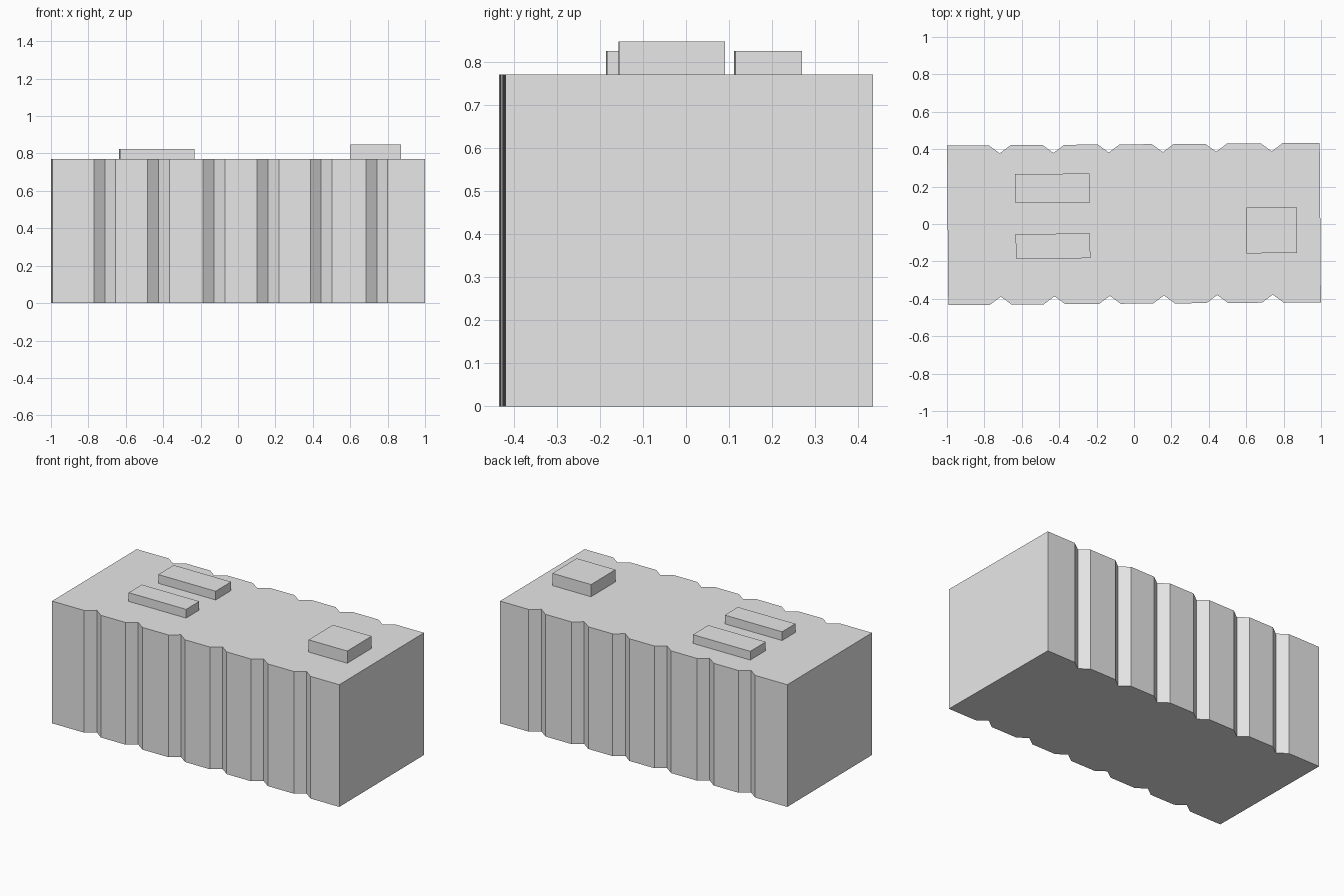
import bpy
import bmesh
from mathutils import Matrix

cube = bpy.data.objects.get("Cube")
if cube:
    bpy.data.objects.remove(cube)

HALF_LENGTH, HALF_WIDTH, HEIGHT = 0.996, 0.426, 0.77
GROOVE_HALF, GROOVE_DEPTH = 0.058, 0.043
GROOVES = (-0.715, -0.428, -0.132, 0.157, 0.442, 0.739)
TURN = Matrix.Rotation(0.0075, 4, "Z")  # whole building sits slightly turned

grey = bpy.data.materials.new("light grey")
grey.use_nodes = True
grey.diffuse_color = (0.8, 0.8, 0.8, 1)
grey.node_tree.nodes["Principled BSDF"].inputs["Base Color"].default_value = (0.8, 0.8, 0.8, 1)


def prism(name, outline, bottom, top):
    """Extrude a flat outline upwards into a closed solid."""
    bm = bmesh.new()
    base = bm.faces.new([bm.verts.new((x, y, bottom)) for x, y in outline])
    extruded = bmesh.ops.extrude_face_region(bm, geom=[base], use_keep_orig=True)
    verts = [v for v in extruded["geom"] if isinstance(v, bmesh.types.BMVert)]
    bmesh.ops.translate(bm, verts=verts, vec=(0, 0, top - bottom))
    bmesh.ops.recalc_face_normals(bm, faces=bm.faces)
    mesh = bpy.data.meshes.new(name)
    bm.to_mesh(mesh)
    bm.free()
    mesh.transform(TURN)
    mesh.materials.append(grey)
    obj = bpy.data.objects.new(name, mesh)
    bpy.context.collection.objects.link(obj)
    return obj


def box(name, x, y, length, width, bottom, top):
    a, b = length / 2, width / 2
    corners = [(x - a, y - b), (x + a, y - b), (x + a, y + b), (x - a, y + b)]
    return prism(name, corners, bottom, top)


# Main block with V-shaped grooves along both long walls
front = [(-HALF_LENGTH, -HALF_WIDTH)]
for g in GROOVES:
    front += [(g - GROOVE_HALF, -HALF_WIDTH),
              (g, -HALF_WIDTH + GROOVE_DEPTH),
              (g + GROOVE_HALF, -HALF_WIDTH)]
front.append((HALF_LENGTH, -HALF_WIDTH))
back = [(x, -y) for x, y in reversed(front)]
prism("building_block", front + back, 0, HEIGHT)

# Roof structures
box("back_roof_unit", -0.434, 0.194, 0.398, 0.155, HEIGHT, 0.825)
box("front_roof_unit", -0.434, -0.115, 0.398, 0.132, HEIGHT, 0.825)
box("stair_head", 0.735, -0.039, 0.268, 0.245, HEIGHT, 0.847)
